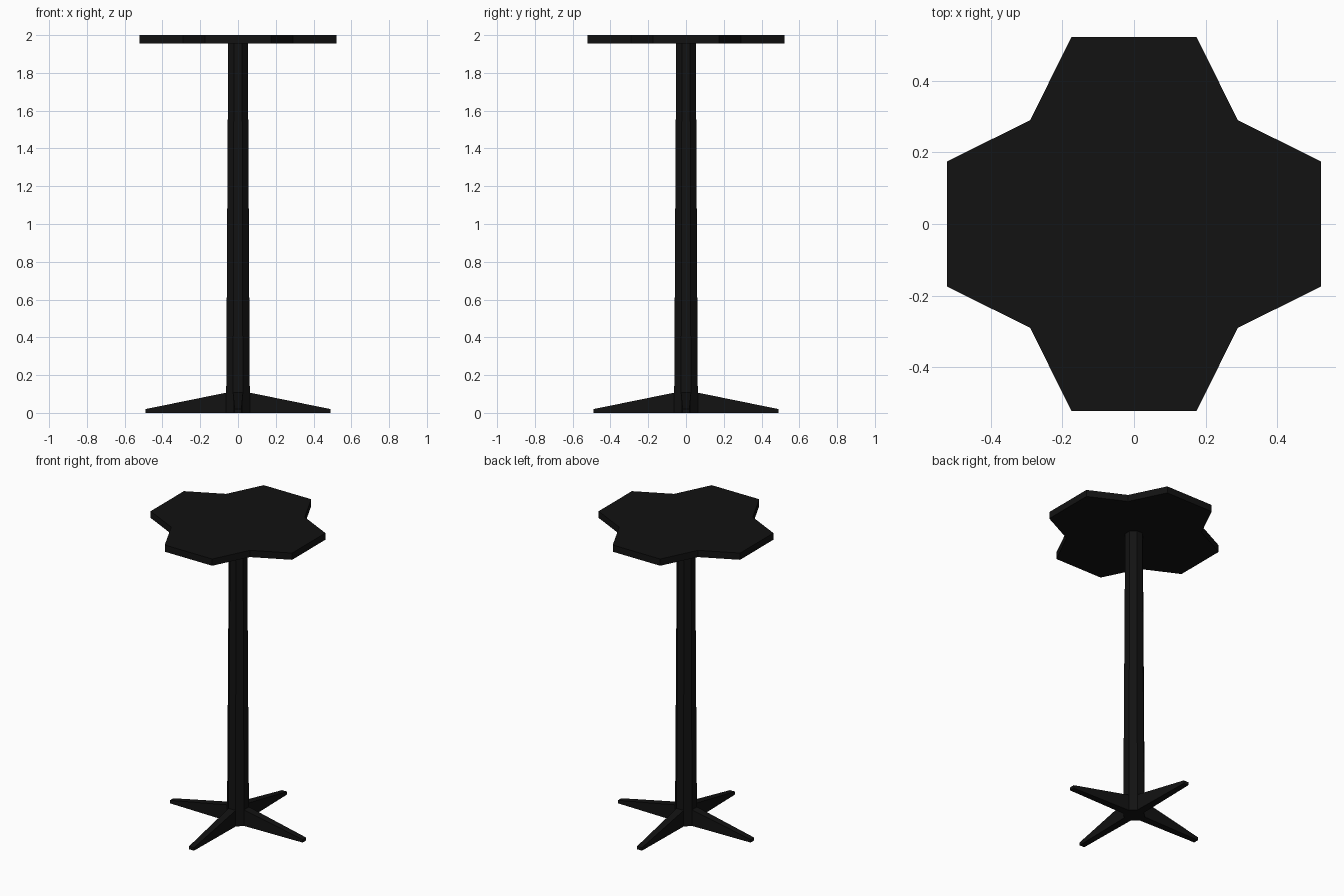
import bpy, bmesh
from math import pi, cos, sin, tan

if "Cube" in bpy.data.objects:
    bpy.data.objects.remove(bpy.data.objects["Cube"])

black = bpy.data.materials.new("black")
black.diffuse_color = (0.006, 0.006, 0.006, 1)
black.use_nodes = True
black.node_tree.nodes["Principled BSDF"].inputs["Base Color"].default_value = black.diffuse_color


def make_object(name, bm):
    bmesh.ops.recalc_face_normals(bm, faces=bm.faces)
    mesh = bpy.data.meshes.new(name)
    bm.to_mesh(mesh)
    bm.free()
    mesh.materials.append(black)
    obj = bpy.data.objects.new(name, mesh)
    bpy.context.collection.objects.link(obj)
    return obj


def loft(bm, rings, cap_start=True, cap_end=True):
    """Join successive rings of points with quads."""
    rows = [[bm.verts.new(p) for p in ring] for ring in rings]
    for a, b in zip(rows, rows[1:]):
        for i in range(len(a)):
            j = (i + 1) % len(a)
            bm.faces.new((a[i], a[j], b[j], b[i]))
    if cap_start:
        bm.faces.new(rows[0][::-1])
    if cap_end:
        bm.faces.new(rows[-1])


def turn(p, k):
    """Rotate a point by k quarter turns about z."""
    c, s = round(cos(k * pi / 2)), round(sin(k * pi / 2))
    return (p[0] * c - p[1] * s, p[0] * s + p[1] * c, *p[2:])


# Four-lobed table top
quarter = [(0.522, -0.175), (0.522, 0.175), (0.29, 0.29)]
outline = [turn(p, k) for k in range(4) for p in quarter]
bm = bmesh.new()
loft(bm, [[(x, y, z) for x, y in outline] for z in (1.955, 2.0)])
make_object("table_top", bm)


# Tapered octagonal column with flats facing the axes
def octagon(apothem, z):
    r = apothem / cos(pi / 8)
    return [(r * cos(pi / 8 + i * pi / 4), r * sin(pi / 8 + i * pi / 4), z)
            for i in range(8)]


bm = bmesh.new()
loft(bm, [octagon(0.063, 0), octagon(0.052, 1.955)], cap_end=False)
make_object("column", bm)


# Four tapered feet growing out of the column flats
def section(x, half_width, height):
    return [(x, -half_width, 0), (x, half_width, 0),
            (x, half_width, height), (x, -half_width, height)]


root = section(0.0625, 0.063 * tan(pi / 8), 0.107)
tip = section(0.49, 0.018, 0.02)
for k, side in enumerate(("right", "back", "left", "front")):
    bm = bmesh.new()
    loft(bm, [[turn(p, k) for p in ring] for ring in (root, tip)], cap_start=False)
    make_object(side + "_foot", bm)
